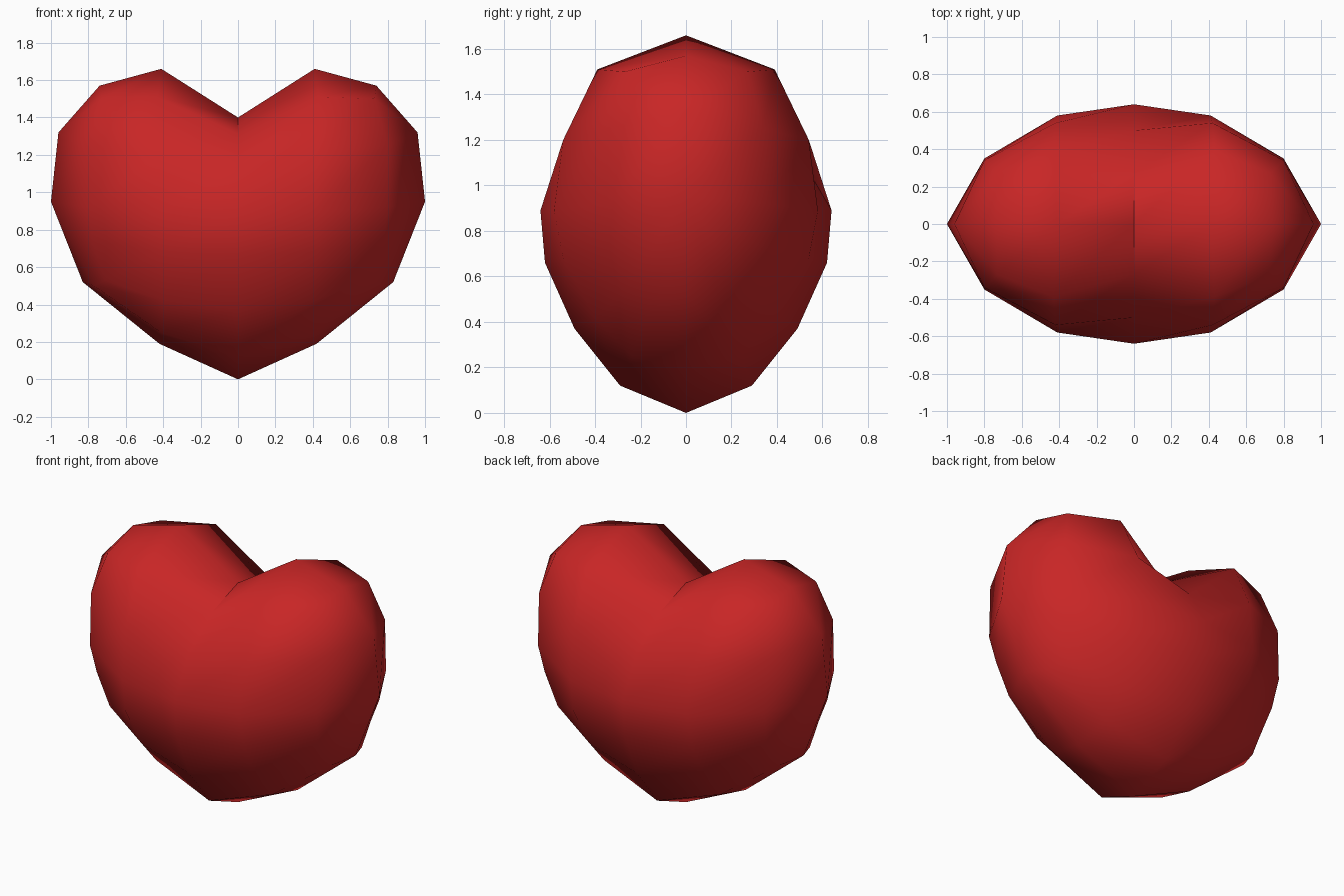
import bpy, bmesh, math

if "Cube" in bpy.data.objects:
    bpy.data.objects.remove(bpy.data.objects["Cube"])

# Quarter cross-sections (x, y, z), each running from the top ridge to the bottom ridge
middle = [(0, 0, 1.40), (0, .27, 1.31), (0, .50, 1.13), (0, .64, .89),
          (0, .62, .66), (0, .49, .37), (0, .29, .12), (0, 0, 0)]
lobe = [(.41, 0, 1.66), (.43, .39, 1.51), (.42, .54, 1.20), (.41, .58, .89),
        (.42, .54, .68), (.40, .40, .42), (.41, .24, .25), (.42, 0, .19)]
outer = [(.74, 0, 1.57), (.73, .27, 1.50), (.80, .34, 1.25), (.80, .35, .92),
         (.78, .31, .74), (.71, .28, .53), (.77, .15, .50), (.83, 0, .52)]
upper_end, lower_end = (.96, 0, 1.32), (1.0, 0, .95)
edge = [outer[0], upper_end, upper_end] + [lower_end] * 4 + [outer[7]]
sections = [middle, lobe, outer, edge]

# Loft the quarter and repeat it over both symmetry planes
bm = bmesh.new()
for sx in (1, -1):
    for sy in (1, -1):
        for a, b in zip(sections, sections[1:]):
            for i in range(7):
                corners = list(dict.fromkeys([a[i], a[i + 1], b[i + 1], b[i]]))
                if sx * sy < 0:
                    corners.reverse()
                if len(corners) > 2:
                    bm.faces.new([bm.verts.new((sx * x, sy * y, z)) for x, y, z in corners])
bmesh.ops.remove_doubles(bm, verts=bm.verts, dist=0.001)
bmesh.ops.recalc_face_normals(bm, faces=bm.faces)

mesh = bpy.data.meshes.new("heart")
bm.to_mesh(mesh)
bm.free()
heart = bpy.data.objects.new("heart", mesh)
bpy.context.collection.objects.link(heart)

# Plain red colour
red = bpy.data.materials.new("red")
red.diffuse_color = (0.58, 0.019, 0.019, 1)
red.use_nodes = True
red.node_tree.nodes["Principled BSDF"].inputs["Base Color"].default_value = red.diffuse_color
mesh.materials.append(red)

# Smooth shading, with the notch between the lobes kept sharp
bpy.context.view_layer.objects.active = heart
heart.select_set(True)
bpy.ops.object.shade_smooth_by_angle(angle=math.radians(55))
